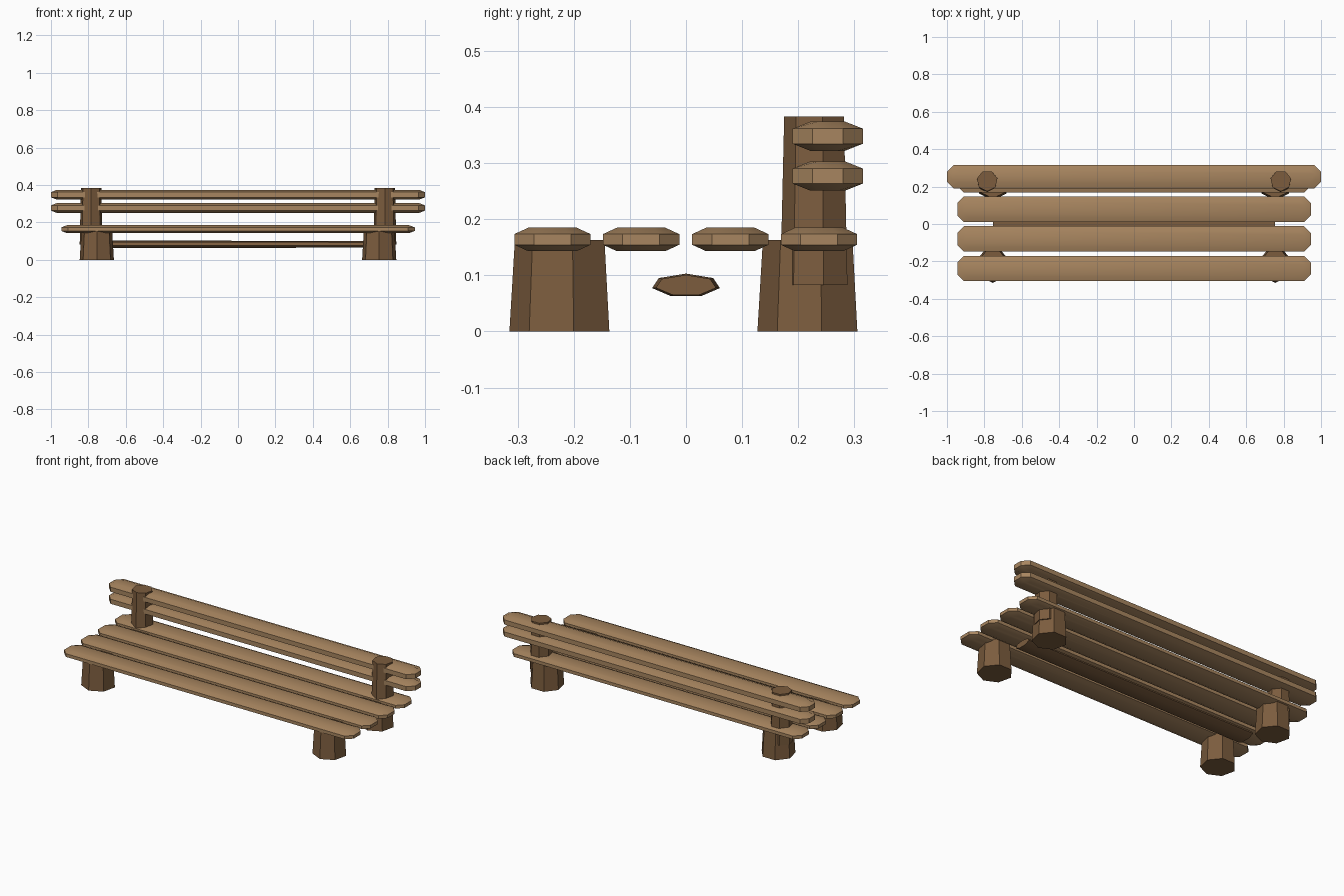
import bpy, bmesh, math
from mathutils import Matrix

if "Cube" in bpy.data.objects:
    bpy.data.objects.remove(bpy.data.objects["Cube"])


def material(name, rgb):
    m = bpy.data.materials.new(name)
    m.diffuse_color = (*rgb, 1)
    m.use_nodes = True
    m.node_tree.nodes["Principled BSDF"].inputs["Base Color"].default_value = m.diffuse_color
    return m


LIGHT = material("light wood", (0.39, 0.235, 0.115))
DARK = material("dark wood", (0.2, 0.108, 0.048))


def finish(bm, name, mat, loc):
    bmesh.ops.recalc_face_normals(bm, faces=bm.faces)
    me = bpy.data.meshes.new(name)
    bm.to_mesh(me)
    bm.free()
    me.materials.append(mat)
    me.shade_smooth()
    me.set_sharp_from_angle(angle=math.radians(30))
    ob = bpy.data.objects.new(name, me)
    ob.location = loc
    bpy.context.collection.objects.link(ob)
    return ob


def log(name, loc, r1, r2, length, matrix=Matrix()):
    """Tapered seven-sided log standing along local z, one corner facing -y."""
    bm = bmesh.new()
    rings = []
    for r, z in ((r1, 0), (r2, length)):
        angles = [-math.pi / 2 + i * math.tau / 7 for i in range(7)]
        rings.append([bm.verts.new((r * math.cos(a), r * math.sin(a), z)) for a in angles])
    for i in range(7):
        j = (i + 1) % 7
        bm.faces.new((rings[0][i], rings[0][j], rings[1][j], rings[1][i]))
    for ring in rings:
        bm.faces.new(ring)
    bm.transform(matrix)
    return finish(bm, name, DARK, loc)


def slat(name, loc, half_len, half_wid, end_half, top_half, thick, band):
    """Plank with clipped corners and sloped upper and lower borders."""
    bm = bmesh.new()
    rings = []
    outer = (half_len, half_wid, end_half)
    inner = (half_len - 0.03, top_half, end_half * 0.65)
    for (l, w, e), z in ((inner, -thick), (outer, -band), (outer, band), (inner, thick)):
        c = l - 0.035
        pts = [(l, -e), (l, e), (c, w), (-c, w), (-l, e), (-l, -e), (-c, -w), (c, -w)]
        rings.append([bm.verts.new((x, y, z)) for x, y in pts])
    for a, b in zip(rings, rings[1:]):
        for i in range(8):
            j = (i + 1) % 8
            bm.faces.new((a[i], a[j], b[j], b[i]))
    bm.faces.new(rings[0])
    bm.faces.new(rings[-1])
    return finish(bm, name, LIGHT, loc)


# Legs and back posts
for side, sx in (("left", -1), ("right", 1)):
    log(f"front_leg_{side}", (sx * 0.755, -0.221, 0), 0.0937, 0.084, 0.163)
    log(f"back_leg_{side}", (sx * 0.755, 0.221, 0), 0.0937, 0.084, 0.163)
    log(f"back_post_{side}", (sx * 0.785, 0.231, 0.083), 0.063, 0.056, 0.3)

# Seat slats
for i, y in enumerate((-0.238, -0.08, 0.079, 0.237)):
    slat(f"seat_slat_{i + 1}", (0, y, 0.164), 0.945, 0.068, 0.033, 0.043, 0.021, 0.0095)

# Backrest slats
for i, z in enumerate((0.277, 0.348)):
    slat(f"back_slat_{i + 1}", (0, 0.2525, z), 1.0, 0.0625, 0.027, 0.031, 0.026, 0.0135)

# Flattened stretcher log under the seat, thinner at the right end
lay = Matrix(((0, 0, 1, 0), (1, 0, 0, 0), (0, -0.34, 0, 0), (0, 0, 0, 1)))
log("stretcher", (-0.755, 0, 0.082), 0.062, 0.055, 1.51, lay)
